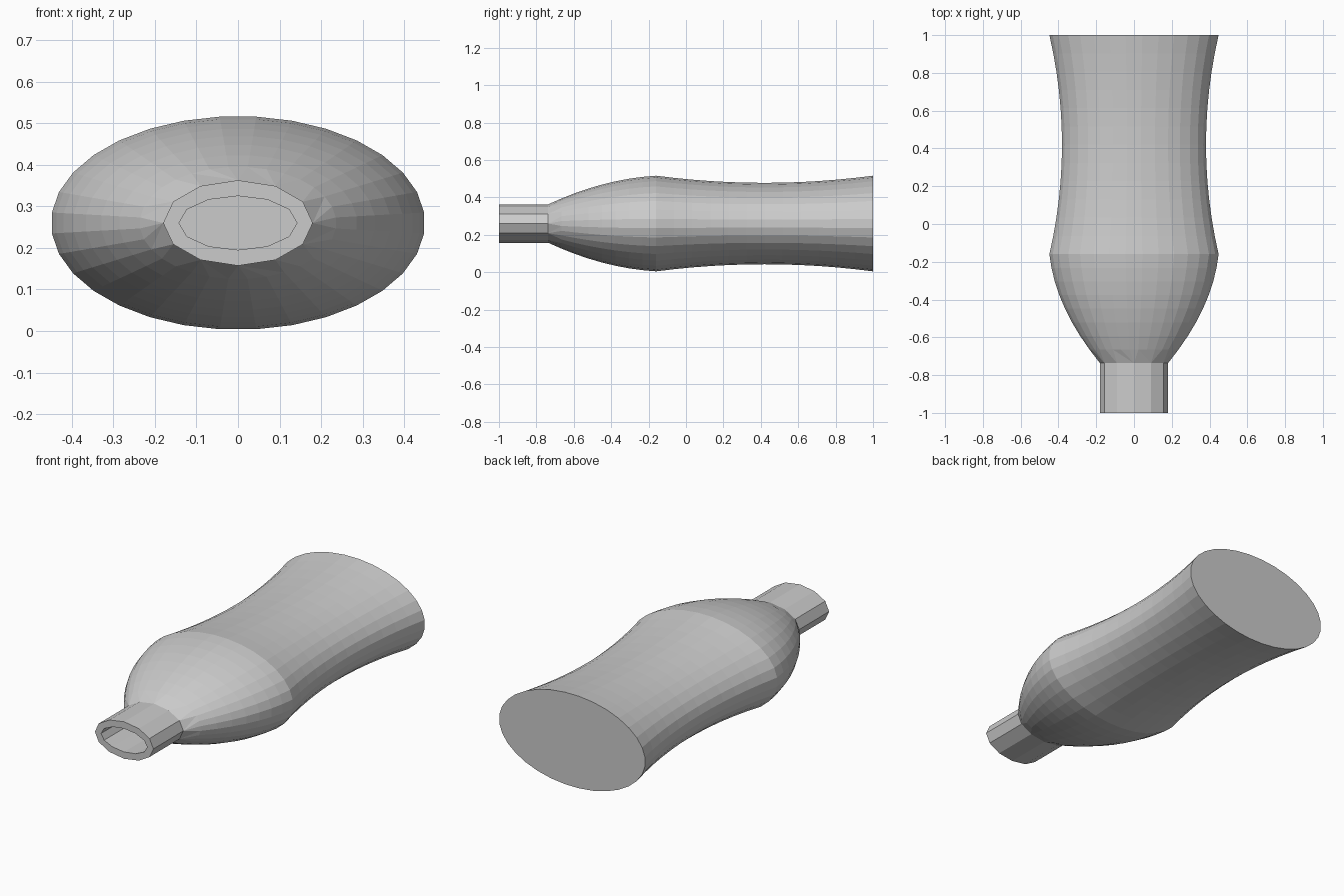
import bpy, bmesh, math

if "Cube" in bpy.data.objects:
    bpy.data.objects.remove(bpy.data.objects["Cube"])

FLAT = 0.571      # height / width ratio of the oval section
MID_Z = 0.26
WALL = 0.038

def ring(bm, y, r, count, wall=0.0):
    """Oval loop of vertices across the bottle at depth y."""
    off = 0.5 if count == 32 else 0.0
    rx, rz = r - wall, r * FLAT - wall
    return [bm.verts.new((rx * math.cos(a), y, MID_Z + rz * math.sin(a)))
            for a in (2 * math.pi * (i + off) / count for i in range(count))]

def bridge(bm, a, b):
    """Join two loops, zipping by angle so counts may differ."""
    i = j = 0
    na, nb = len(a), len(b)
    if na == nb:
        for k in range(na):
            bm.faces.new((a[k], a[(k + 1) % na], b[(k + 1) % na], b[k]))
        return
    oa = 0.5 if na == 32 else 0.0
    ob = 0.5 if nb == 32 else 0.0
    while i < na or j < nb:
        if j >= nb or (i < na and (i + 1 + oa) / na <= (j + 1 + ob) / nb):
            bm.faces.new((a[i % na], a[(i + 1) % na], b[j % nb]))
            i += 1
        else:
            bm.faces.new((a[i % na], b[(j + 1) % nb], b[j % nb]))
            j += 1

def bowed(p, q, sag, steps):
    """Points on a shallow bow from p to q (start excluded)."""
    pts = []
    for k in range(1, steps + 1):
        t = k / steps
        pts.append((p[0] + (q[0] - p[0]) * t,
                    p[1] + (q[1] - p[1]) * t + 4 * sag * t * (1 - t)))
    return pts

# Bottle profile: straight neck, bulging shoulder, waisted body
neck = [(-1.0, 0.18), (-0.737, 0.18)]
body = bowed(neck[-1], (-0.16, 0.45), 0.052, 8)
body += bowed(body[-1], (1.0, 0.45), -0.067, 12)

bm = bmesh.new()

def shell(wall):
    loops = [ring(bm, y, r, 12, wall) for y, r in neck]
    loops += [ring(bm, min(y, 1 - wall), r, 32, wall) for y, r in body]
    for a, b in zip(loops, loops[1:]):
        bridge(bm, a, b)
    bm.faces.new(loops[-1])
    return loops[0]

# Outer skin, inner cavity and the rim between them
outer_rim = shell(0.0)
inner_rim = shell(WALL)
bridge(bm, outer_rim, inner_rim)
bmesh.ops.recalc_face_normals(bm, faces=bm.faces[:])

mesh = bpy.data.meshes.new("bottle")
bm.to_mesh(mesh)
bm.free()
bottle = bpy.data.objects.new("bottle", mesh)
bpy.context.collection.objects.link(bottle)
